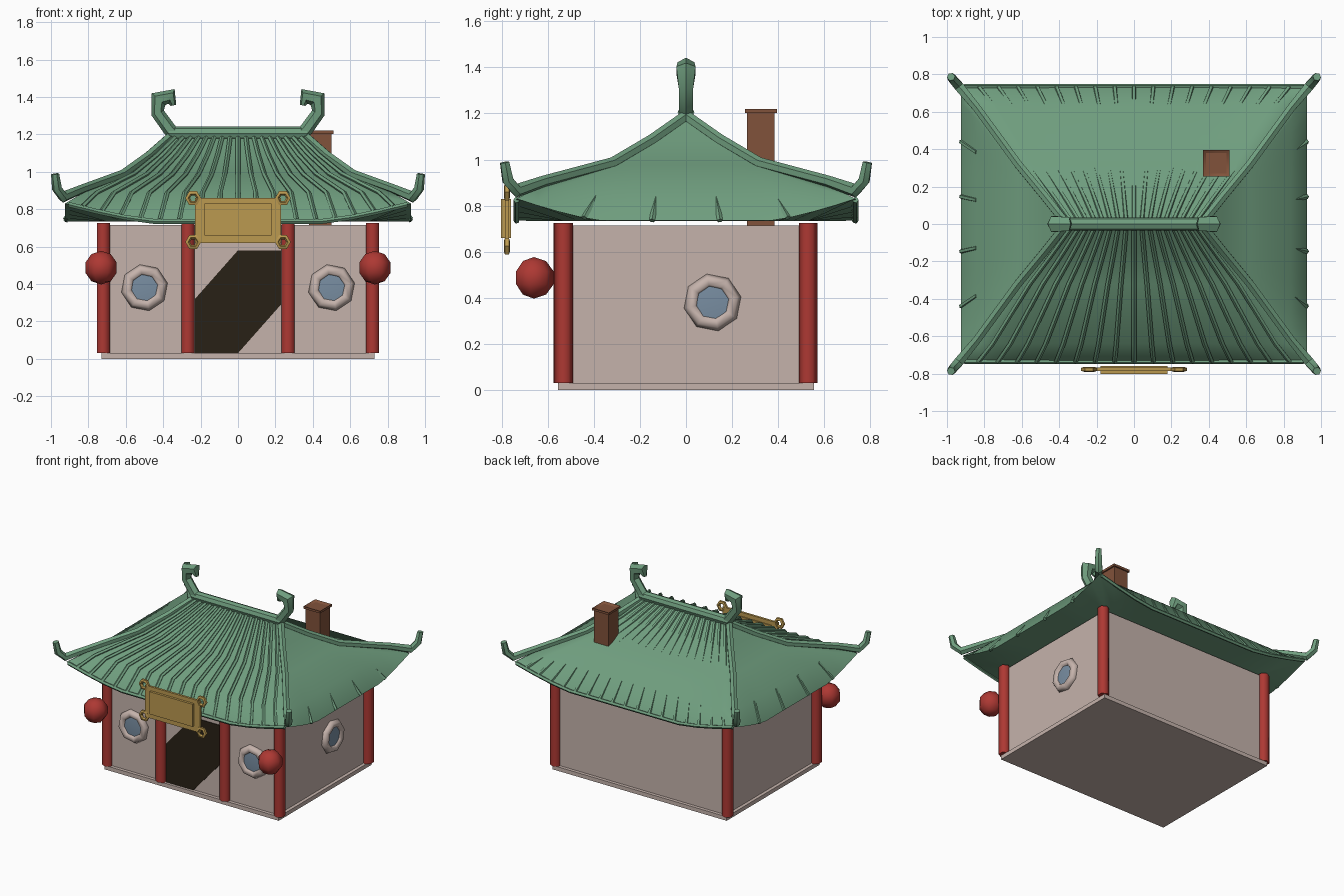
import bpy, bmesh, math
from mathutils import Vector, Matrix

if "Cube" in bpy.data.objects:
    bpy.data.objects.remove(bpy.data.objects["Cube"])


def mat(name, rgb):
    m = bpy.data.materials.new(name)
    m.diffuse_color = (*rgb, 1)
    m.use_nodes = True
    m.node_tree.nodes["Principled BSDF"].inputs["Base Color"].default_value = m.diffuse_color
    return m


PLASTER = mat("plaster", (0.56, 0.45, 0.41))
GREEN = mat("green_tile", (0.16, 0.34, 0.21))
RED = mat("red_lacquer", (0.42, 0.04, 0.033))
GOLD = mat("gold", (0.50, 0.32, 0.08))
BROWN = mat("chimney_brown", (0.22, 0.085, 0.043))
BLUE = mat("window_blue", (0.19, 0.27, 0.36))
DARK = mat("dark_doorway", (0.022, 0.015, 0.008))


def finish(bm, name, material, angle=40):
    bmesh.ops.recalc_face_normals(bm, faces=bm.faces[:])
    me = bpy.data.meshes.new(name)
    bm.to_mesh(me)
    bm.free()
    me.materials.append(material)
    for p in me.polygons:
        p.use_smooth = True
    me.set_sharp_from_angle(angle=math.radians(angle))
    ob = bpy.data.objects.new(name, me)
    bpy.context.collection.objects.link(ob)
    return ob


def box(name, material, x, y, z):
    bm = bmesh.new()
    bmesh.ops.create_cube(bm, size=1)
    for v in bm.verts:
        v.co = [r[0] + (c + 0.5) * (r[1] - r[0]) for c, r in zip(v.co, (x, y, z))]
    return finish(bm, name, material, 30)


def sweep(bm, pts, radii, n=6, closed=False, ref=(0, 0, 1)):
    """Tube of n sides along a path."""
    pts = [Vector(p) for p in pts]
    if not isinstance(radii, (list, tuple)):
        radii = [radii] * len(pts)
    rings, m = [], len(pts)
    for i, p in enumerate(pts):
        a = pts[i - 1] if closed or i else p
        b = pts[(i + 1) % m] if closed or i < m - 1 else p
        t = (b - a).normalized()
        u = t.cross(Vector(ref)).normalized()
        w = u.cross(t)
        rings.append([bm.verts.new(p + radii[i] * (u * math.cos(k * math.tau / n) + w * math.sin(k * math.tau / n)))
                      for k in range(n)])
    for i in range(m if closed else m - 1):
        a, b = rings[i], rings[(i + 1) % m]
        for k in range(n):
            bm.faces.new((a[k], a[(k + 1) % n], b[(k + 1) % n], b[k]))
    if not closed:
        bm.faces.new(rings[0])
        bm.faces.new(rings[-1])


def tube(name, material, pts, radii, n=6, closed=False, ref=(0, 0, 1), angle=40):
    bm = bmesh.new()
    sweep(bm, pts, radii, n, closed, ref)
    return finish(bm, name, material, angle)


# House body
box("base_slab", PLASTER, (-0.73, 0.73), (-0.555, 0.555), (0, 0.03))
box("walls", PLASTER, (-0.705, 0.705), (-0.53, 0.53), (0.03, 0.715))

# Doorway: dark six-sided plate
bm = bmesh.new()
outline = [(-0.23, 0.03), (0, 0.03), (0.23, 0.29), (0.23, 0.58), (0, 0.58), (-0.23, 0.32)]
f = bm.faces.new([bm.verts.new((x, -0.531, z)) for x, z in outline])
g = bmesh.ops.extrude_face_region(bm, geom=[f])
bmesh.ops.translate(bm, vec=(0, -0.005, 0), verts=[v for v in g["geom"] if isinstance(v, bmesh.types.BMVert)])
finish(bm, "doorway", DARK)

# Pillars
for i, (x, y) in enumerate([(-0.72, -0.53), (0.72, -0.53), (-0.72, 0.53), (0.72, 0.53),
                            (-0.268, -0.535), (0.268, -0.535)]):
    tube(f"pillar_{i}", RED, [(x, y, 0.03), (x, y, 0.725)], 0.04, 6, ref=(1, 0, 0), angle=70)

# Round windows: frame ring with five-sided pane
for i, (loc, turn) in enumerate([((-0.5, -0.535, 0.38), 0), ((0.5, -0.535, 0.38), 0), ((0.71, 0.115, 0.38), 90)]):
    M = Matrix.Translation(loc) @ Matrix.Rotation(math.radians(turn), 4, 'Z')
    circ = [M @ Vector((0.095 * math.cos(k * math.tau / 8 + 0.2), 0, 0.095 * math.sin(k * math.tau / 8 + 0.2)))
            for k in range(8)]
    axis = M.to_3x3() @ Vector((0, 1, 0))
    tube(f"window_frame_{i}", PLASTER, circ, 0.031, 6, True, axis, 75)
    bm = bmesh.new()
    rim = [bm.verts.new(M @ Vector((0.085 * math.sin(k * math.tau / 5), -0.012, 0.085 * math.cos(k * math.tau / 5))))
           for k in range(5)]
    tip = bm.verts.new(M @ Vector((0, -0.02, 0)))
    for k in range(5):
        bm.faces.new((rim[k], rim[(k + 1) % 5], tip))
    bm.faces.new(rim)
    finish(bm, f"window_pane_{i}", BLUE)

# Roof rings: half width, half depth, height, extra height at corners
RINGS = [(0.36, 0.0, 1.19, 0), (0.48, 0.15, 1.083, 0), (0.62, 0.32, 0.98, 0),
         (0.84, 0.64, 0.88, 0.0), (0.925, 0.735, 0.735, 0.095)]
SOFFIT = (0.70, 0.53, 0.733, 0)


def roof_pt(ring, f, side, up=0.0):
    """Point on a ring; f runs -1..1 along side 0 front, 1 right, 2 back, 3 left."""
    hx, hy, z, lift = ring
    z += lift * max(0, (abs(f) - 0.5) / 0.5) ** 1.3 + up
    return [Vector((f * hx, -hy, z)), Vector((hx, f * hy, z)),
            Vector((-f * hx, hy, z)), Vector((-hx, -f * hy, z))][side]


# Closed roof body with a flat underside
N = 16
bm = bmesh.new()
grid = [[bm.verts.new(roof_pt(r, -1 + 2 * k / N, s)) for s in range(4) for k in range(N)] for r in RINGS + [SOFFIT]]
for a, b in zip(grid, grid[1:]):
    for k in range(4 * N):
        j = (k + 1) % (4 * N)
        bm.faces.new((a[k], b[k], b[j], a[j]))
bm.faces.new(grid[-1])
bmesh.ops.remove_doubles(bm, verts=bm.verts[:], dist=0.0005)
bmesh.ops.dissolve_degenerate(bm, edges=bm.edges[:], dist=0.0005)
finish(bm, "roof_body", GREEN, 50)

# Tile ribs: proud on the front, mostly sunk on the back, short on the sides
for name, side, ups, count, reach, first in [
        ("front_ribs", 0, (0.008,) * 5, 17, 0.9, 0),
        ("back_ribs", 2, (0.003, -0.003, -0.013, -0.012, 0), 17, 0.9, 0),
        ("right_ribs", 1, (-0.03, 0.0), 4, 0.6, 3), ("left_ribs", 3, (-0.01, 0.0), 4, 0.6, 3)]:
    bm = bmesh.new()
    for k in range(count):
        f = reach * (-1 + 2 * k / (count - 1))
        sweep(bm, [roof_pt(r, f, side, u) for r, u in zip(RINGS[first:], ups)], 0.013, 5,
              ref=(1, 0, 0) if side in (0, 2) else (0, 1, 0))
    finish(bm, name, GREEN, 60)

# Eave trim on front and back
for name, side in [("front_eave_trim", 0), ("back_eave_trim", 2)]:
    tube(name, GREEN, [roof_pt(RINGS[-1], -0.98 + 1.96 * k / 12, side) for k in range(13)], 0.014, 5)

# Main ridge, hooked ridge ends and upturned hip ridges
tube("main_ridge", GREEN, [(-0.37, 0, 1.205), (0.37, 0, 1.205)], 0.036, 8)
for sx in (-1, 1):
    tube("ridge_hook", GREEN,
         [(sx * x, 0, z) for x, z in [(0.33, 1.19), (0.365, 1.225), (0.43, 1.315), (0.425, 1.388), (0.355, 1.403), (0.345, 1.355)]],
         [0.034, 0.036, 0.036, 0.048, 0.042, 0.015], 6, ref=(0, 1, 0))
    for sy in (-1, 1):
        tube("hip_ridge", GREEN,
             [(sx * x, sy * y, z) for x, y, z in [(0.36, 0, 1.19), (0.48, 0.15, 1.085), (0.62, 0.32, 0.985),
                                                  (0.84, 0.62, 0.905), (0.935, 0.735, 0.865), (0.968, 0.773, 0.91),
                                                  (0.978, 0.787, 0.988)]],
             [0.025, 0.025, 0.025, 0.025, 0.03, 0.027, 0.022], 6, ref=(sx * -0.8, sy * 0.6, 0))

# Sign board with corner rings
box("sign_frame", GOLD, (-0.23, 0.23), (-0.785, -0.768), (0.62, 0.86))
box("sign_panel", GOLD, (-0.18, 0.18), (-0.803, -0.76), (0.66, 0.83))
for sx in (-1, 1):
    for z in (0.624, 0.859):
        tube("sign_corner_ring", GOLD,
             [(sx * 0.24 + 0.031 * math.cos(k * math.tau / 6), -0.777, z + 0.031 * math.sin(k * math.tau / 6))
              for k in range(6)], 0.014, 5, True, (0, 1, 0))

# Lanterns
for sx in (-1, 1):
    bm = bmesh.new()
    bmesh.ops.create_uvsphere(bm, u_segments=7, v_segments=5, radius=0.09)
    bmesh.ops.translate(bm, vec=(sx * 0.732, -0.66, 0.487), verts=bm.verts[:])
    finish(bm, "lantern", RED, 60)

# Chimney with a hollow cap
box("chimney", BROWN, (0.38, 0.5), (0.265, 0.385), (0.70, 1.205))
cap = box("chimney_cap", BROWN, (0.37, 0.51), (0.255, 0.395), (1.203, 1.22))
bm = bmesh.new()
bm.from_mesh(cap.data)
top = max(bm.faces, key=lambda f: f.calc_center_median().z)
bmesh.ops.inset_region(bm, faces=[top], thickness=0.02)
bmesh.ops.translate(bm, vec=(0, 0, -0.012), verts=top.verts[:])
bm.to_mesh(cap.data)
bm.free()
